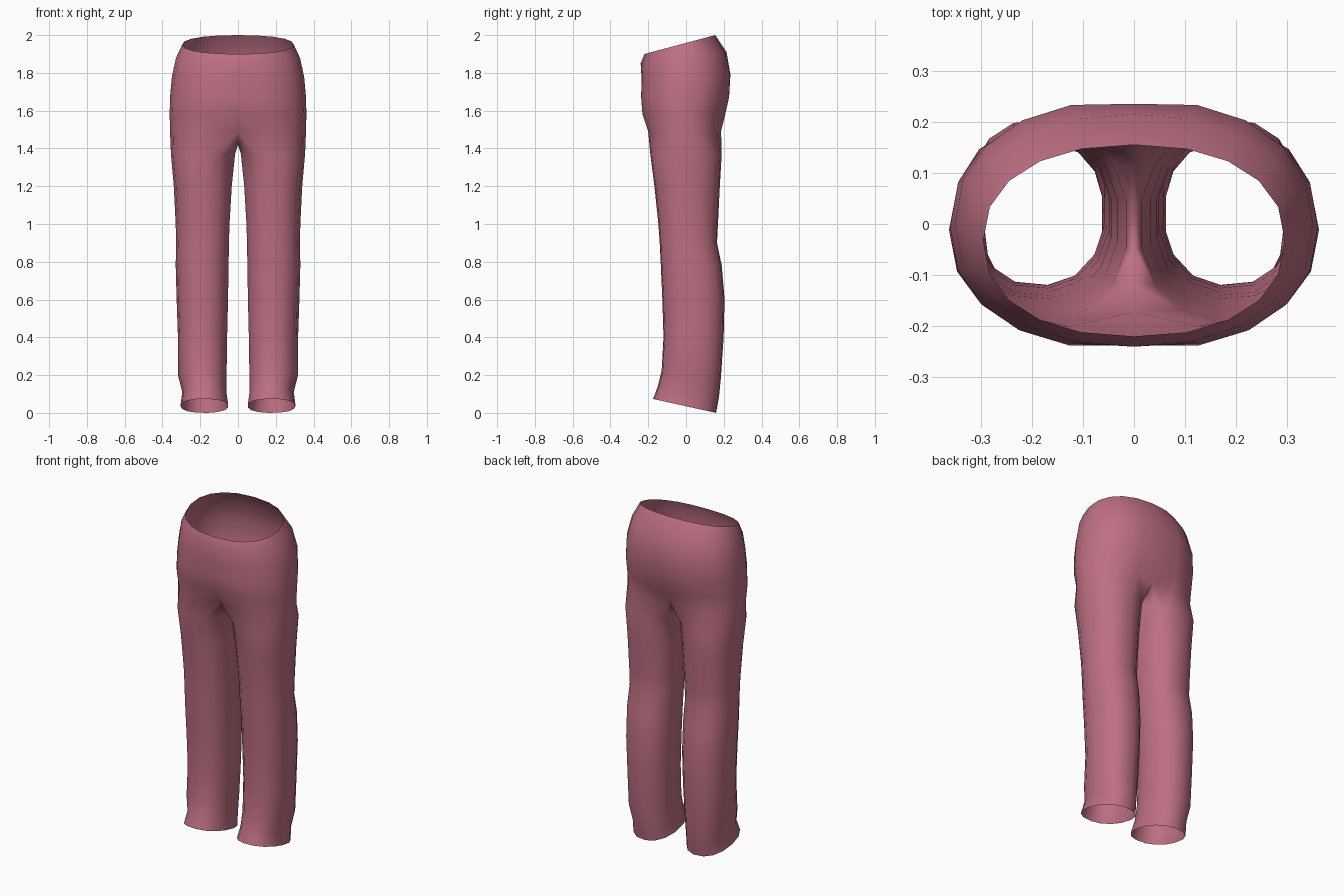
import bpy, bmesh, math

cube = bpy.data.objects.get("Cube")
if cube:
    bpy.data.objects.remove(cube, do_unlink=True)

# Dusty pink cloth
cloth = bpy.data.materials.new("dusty_pink_cloth")
cloth.use_nodes = True
colour = (0.51, 0.16, 0.225, 1)
cloth.diffuse_color = colour
bsdf = cloth.node_tree.nodes["Principled BSDF"]
bsdf.inputs["Base Color"].default_value = colour
bsdf.inputs["Roughness"].default_value = 0.9

ARC = 10      # segments from front centre round the hip to back centre
INNER = 4     # extra points on the inner thigh
SIDES = ARC + 1 + INNER

# Hip rows: height, front-to-back tilt, half width, front y, back y, centre pinch
HIPS = [
    (1.95, 0.05, 0.295, -0.22, 0.155, 0),
    (1.88, 0.03, 0.328, -0.24, 0.215, 0),
    (1.78, 0.01, 0.35, -0.245, 0.245, 0.04),
    (1.67, 0, 0.36, -0.25, 0.24, 0.05),
    (1.58, 0, 0.362, -0.243, 0.22, 0.08),
    (1.49, 0, 0.36, -0.215, 0.20, 0.2),
]
# Leg rows: height, tilt, inner x, outer x, front y, back y
LEGS = [
    (1.37, 0, 0.012, 0.355, -0.19, 0.19),
    (1.2, 0, 0.03, 0.34, -0.168, 0.18),
    (1.0, 0, 0.042, 0.33, -0.147, 0.17),
    (0.9, 0, 0.045, 0.328, -0.14, 0.165),
    (0.78, 0, 0.047, 0.33, -0.134, 0.19),
    (0.6, 0, 0.05, 0.325, -0.126, 0.205),
    (0.4, 0, 0.055, 0.318, -0.12, 0.2),
    (0.2, -0.02, 0.058, 0.318, -0.13, 0.185),
    (0.11, -0.03, 0.06, 0.295, -0.15, 0.175),
    (0.037, -0.037, 0.05, 0.305, -0.175, 0.16),
]


def rounded(angle, power=2.25):
    """Point on a slightly boxy unit circle."""
    c, s = math.cos(angle), math.sin(angle)
    return (math.copysign(abs(c) ** (2 / power), c),
            math.copysign(abs(s) ** (2 / power), s))


bm = bmesh.new()


def hip_row(z, tilt, width, front, back, pinch):
    row = []
    for i in range(ARC + 1):
        c, s = rounded(math.pi * (i / ARC - 0.5))
        x = width * c
        y = (front + back) / 2 + (back - front) / 2 * s
        y *= 1 - pinch * math.exp(-(x / 0.09) ** 2)
        row.append(bm.verts.new((x, y, z + tilt * s)))
    return row


def leg_row(z, tilt, inner, outer, front, back):
    row = []
    start = -math.pi * ARC / SIDES
    for i in range(SIDES):
        c, s = rounded(start + 2 * math.pi * i / SIDES)
        row.append(bm.verts.new(((inner + outer) / 2 + (outer - inner) / 2 * c,
                                 (front + back) / 2 + (back - front) / 2 * s,
                                 z + tilt * s)))
    return row


def bridge(upper, lower, closed):
    n = len(upper)
    for i in range(n if closed else n - 1):
        j = (i + 1) % n
        bm.faces.new((upper[i], lower[i], lower[j], upper[j]))


# Hips, open at the waist
hips = [hip_row(*r) for r in HIPS]
for a, b in zip(hips, hips[1:]):
    bridge(a, b, False)

# Crotch seam runs from back to front under the hips
seam = [bm.verts.new((0, y, z)) for y, z in
        ((0.11, 1.455), (0.03, 1.425), (-0.05, 1.42), (-0.12, 1.45))]

# Leg, open at the hem
legs = [hips[-1] + seam] + [leg_row(*r) for r in LEGS]
for a, b in zip(legs, legs[1:]):
    bridge(a, b, True)

bmesh.ops.recalc_face_normals(bm, faces=bm.faces)
# Surface faces outward: the outer hip must point to +x
bm.faces.ensure_lookup_table()
widest = max(bm.faces, key=lambda f: f.calc_center_median().x)
if widest.normal.x < 0:
    bmesh.ops.reverse_faces(bm, faces=bm.faces)

mesh = bpy.data.meshes.new("trousers")
bm.to_mesh(mesh)
bm.free()
mesh.materials.append(cloth)
trousers = bpy.data.objects.new("trousers", mesh)
bpy.context.collection.objects.link(trousers)

# Second half
mirror = trousers.modifiers.new("other_half", 'MIRROR')
mirror.use_axis = (True, False, False)
mirror.merge_threshold = 0.001

bpy.ops.object.select_all(action='DESELECT')
trousers.select_set(True)
bpy.context.view_layer.objects.active = trousers
bpy.ops.object.shade_smooth()
